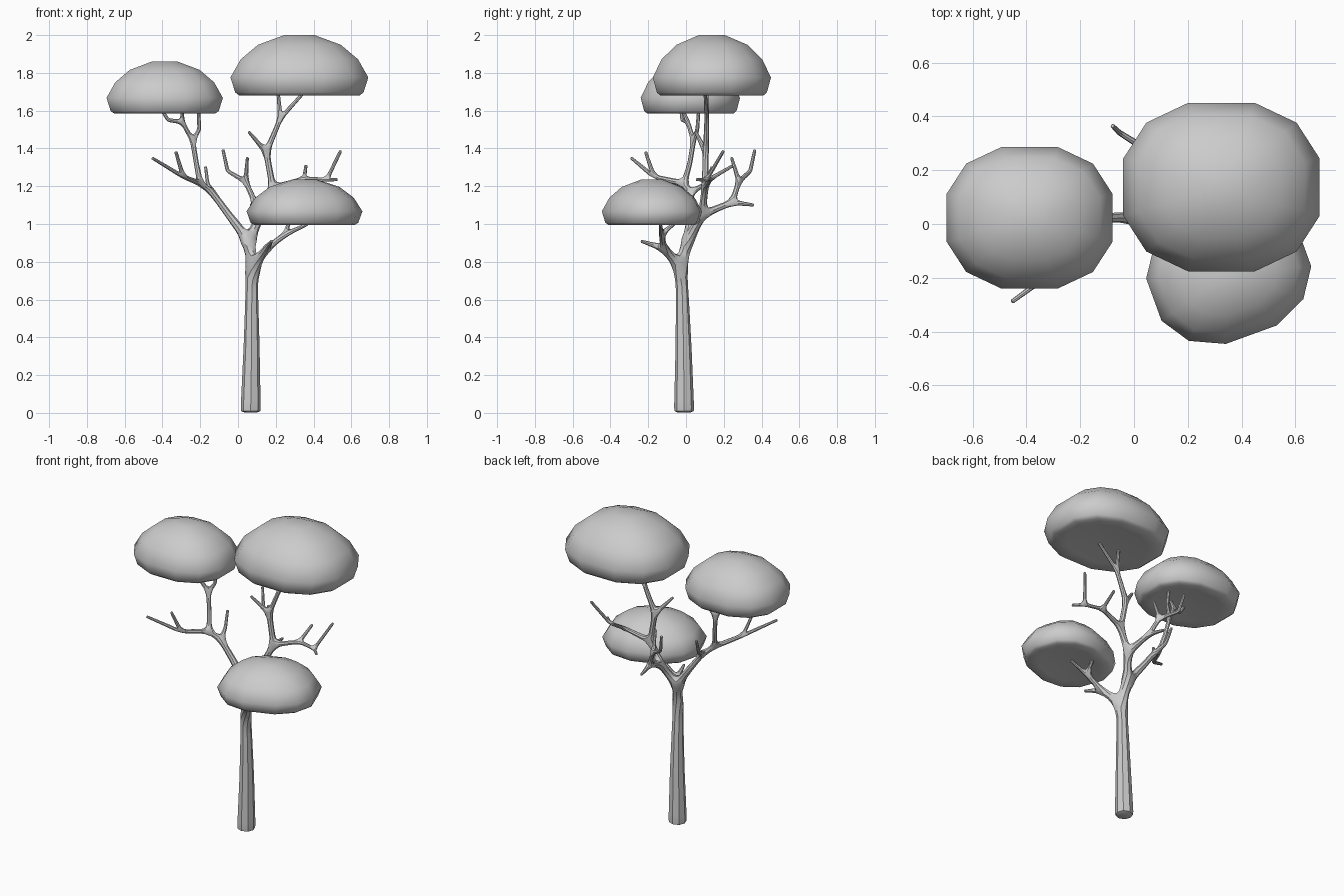
import bpy, bmesh, math
from mathutils import Matrix

if "Cube" in bpy.data.objects:
    bpy.data.objects.remove(bpy.data.objects["Cube"])

verts, edges, radii = [], [], []


def grow(parent, *pts):
    """Add a chain of (x, y, z, radius) nodes to the skeleton, return the last index."""
    for x, y, z, r in pts:
        verts.append((x, y, z))
        radii.append(r)
        i = len(verts) - 1
        if parent is not None:
            edges.append((parent, i))
        parent = i
    return parent


def twig(parent, *pts, r=.009):
    """Thin end branch with an extra node close to the tip so the end stays blunt."""
    nodes = [(*p, r * 1.25) for p in pts[:-1]]
    a, b = verts[parent] if len(pts) == 1 else pts[-2], pts[-1]
    near = [u + (v - u) * .92 for u, v in zip(a, b)]
    return grow(parent, *nodes, (*near, r), (*b, r))


# trunk
fork = grow(None, (.067, -.01, 0, .058), (.067, -.01, .015, .058), (.072, -.013, .35, .046),
            (.073, -.02, .64, .036), (.073, -.028, .77, .033))

# low front branch, carrying the low crown
c1 = grow(fork, (.15, -.115, .87, .02))
twig(c1, (.18, -.24, .91))
c2 = grow(c1, (.25, -.13, .945, .015))
twig(c2, (.37, -.135, 1.0))
twig(c2, (.28, -.02, 1.04))

# main fork
m = grow(fork, (.058, .01, .91, .03))

# left limb, carrying the left crown
b1 = grow(m, (-.05, .025, 1.05, .021), (-.135, .02, 1.165, .018))
twig(b1, (-.16, .1, 1.21), (-.172, .14, 1.305))
b2 = grow(b1, (-.2, -.01, 1.215, .017))
b3 = grow(b2, (-.29, -.17, 1.25, .013))
twig(b3, (-.33, -.215, 1.385))
twig(b3, (-.455, -.29, 1.35))
b4 = grow(b2, (-.22, .02, 1.32, .014), (-.24, .04, 1.44, .014))
twig(b4, (-.205, .06, 1.5), (-.21, .07, 1.64))
b5 = grow(b4, (-.295, .01, 1.54, .012))
twig(b5, (-.37, -.02, 1.55), (-.42, -.03, 1.63))
twig(b5, (-.295, -.03, 1.63))

# right limb, carrying the high crown
a1 = grow(m, (.12, .085, 1.05, .023))
a2 = grow(a1, (.185, .1, 1.19, .019))
a3 = grow(a2, (.15, .105, 1.38, .017))
twig(a3, (.055, .05, 1.49))
a4 = grow(a3, (.225, .11, 1.56, .013))
twig(a4, (.21, .11, 1.72))
twig(a4, (.37, .1, 1.72))

# side branch of the right limb
s1 = grow(a2, (.35, .13, 1.24, .012))
twig(s1, (.36, .25, 1.31))
s2 = grow(s1, (.47, .11, 1.235, .011))
twig(s2, (.525, .055, 1.235))
twig(s2, (.545, .2, 1.39))

# back branch of the right limb
d1 = grow(a1, (.09, .245, 1.115, .016))
twig(d1, (.07, .36, 1.1))
d2 = grow(d1, (.04, .28, 1.225, .014))
twig(d2, (.05, .24, 1.355))
twig(d2, (-.055, .34, 1.28), (-.08, .365, 1.395))

# skin the skeleton into one blended eight-sided tree
me = bpy.data.meshes.new("trunk_and_branches")
me.from_pydata(verts, edges, [])
tree = bpy.data.objects.new("trunk_and_branches", me)
bpy.context.collection.objects.link(tree)
bpy.context.view_layer.objects.active = tree
tree.select_set(True)
tree.modifiers.new("skin", 'SKIN')
if not me.skin_vertices:
    bpy.ops.mesh.customdata_skin_add()
for i, sv in enumerate(me.skin_vertices[0].data):
    sv.radius = (radii[i], radii[i])
    sv.use_root = i == 0
sub = tree.modifiers.new("subdivide", 'SUBSURF')
sub.levels = sub.render_levels = 1
bpy.ops.object.convert(target='MESH')
bpy.ops.object.shade_smooth_by_angle(angle=math.radians(30))

# crown profile: (radius fraction, height fraction), underside slightly hollow
PROFILE = [(.3, .05), (.65, .02), (.87, 0), (.93, .05), (1, .30), (.85, .60), (.6, .84), (.22, 1)]
# quarter of the rounded twelve-sided outline
QUARTER = [(1, .34), (.765, .765), (.34, 1)]


def crown(name, x, y, z0, z1, rx, ry, turn=0):
    outline = []
    for k in range(4):
        c, s = round(math.cos(k * math.pi / 2)), round(math.sin(k * math.pi / 2))
        outline += [(px * c - py * s, px * s + py * c) for px, py in
                    QUARTER]
    bm = bmesh.new()
    rings = [[bm.verts.new((px * r * rx, py * r * ry, h * (z1 - z0))) for px, py in outline]
             for r, h in PROFILE]
    for lo, hi in zip(rings, rings[1:]):
        for i in range(12):
            j = (i + 1) % 12
            bm.faces.new((lo[i], lo[j], hi[j], hi[i]))
    bm.faces.new(rings[0][::-1])
    bm.faces.new(rings[-1])
    bm.transform(Matrix.Translation((x, y, z0)) @ Matrix.Rotation(math.radians(turn), 4, 'Z'))
    for f in bm.faces:
        f.smooth = True
    mesh = bpy.data.meshes.new(name)
    bm.to_mesh(mesh)
    bm.free()
    bpy.context.collection.objects.link(bpy.data.objects.new(name, mesh))


# leaf crowns
crown("high_crown", .325, .137, 1.68, 2.0, .365, .313)
crown("left_crown", -.388, .023, 1.585, 1.86, .308, .263)
crown("low_crown", .352, -.18, .995, 1.235, .296, .246, 20)
